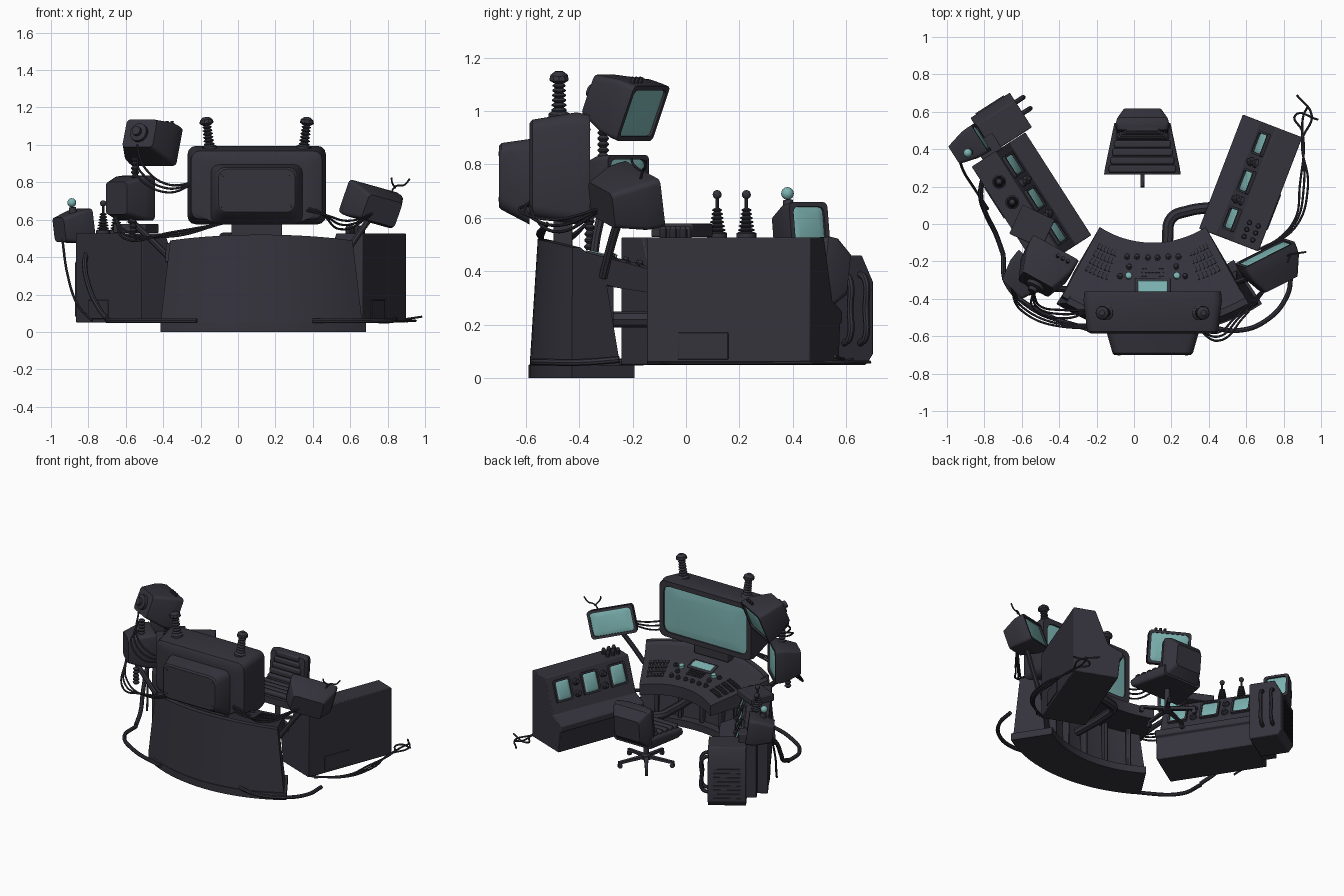
import bpy, bmesh
from math import sin, cos, pi, radians
from mathutils import Matrix, Vector

if "Cube" in bpy.data.objects:
    bpy.data.objects.remove(bpy.data.objects["Cube"])

def material(name, col):
    m = bpy.data.materials.new(name)
    m.diffuse_color = col
    m.use_nodes = True
    m.node_tree.nodes["Principled BSDF"].inputs["Base Color"].default_value = m.diffuse_color
    return m
DARK = material("dark_metal", (0.035, 0.033, 0.045, 1))
TEAL = material("teal_glass", (0.20, 0.45, 0.44, 1))

def T(x, y, z): return Matrix.Translation((x, y, z))
def R(deg, axis): return Matrix.Rotation(radians(deg), 4, axis)
I = Matrix()

def finish(name, mesh, mat):
    ob = bpy.data.objects.new(name, mesh)
    bpy.context.collection.objects.link(ob)
    mesh.materials.clear()
    mesh.materials.append(mat)
    bpy.ops.object.select_all(action='DESELECT')
    ob.select_set(True)
    bpy.context.view_layer.objects.active = ob
    bpy.ops.object.shade_smooth_by_angle(angle=radians(32))
    return ob

def skin(name, loops, M=I, mat=DARK, bevel=0):
    """Bridge equal-length point loops and cap both ends."""
    bm = bmesh.new()
    vs = [[bm.verts.new(M @ Vector(p)) for p in lp] for lp in loops]
    n = len(vs[0])
    for a, b in zip(vs, vs[1:]):
        for i in range(n):
            bm.faces.new((a[i], a[(i + 1) % n], b[(i + 1) % n], b[i]))
    bm.faces.new(vs[0][::-1])
    bm.faces.new(vs[-1])
    bmesh.ops.recalc_face_normals(bm, faces=bm.faces)
    me = bpy.data.meshes.new(name)
    bm.to_mesh(me)
    bm.free()
    ob = finish(name, me, mat)
    if bevel:
        mod = ob.modifiers.new("bevel", 'BEVEL')
        mod.width, mod.segments, mod.limit_method = bevel, 2, 'ANGLE'
    return ob

def box(name, M, sx, sy, sz, mat=DARK, bevel=0.006):
    q = [(-sx/2, -sy/2), (sx/2, -sy/2), (sx/2, sy/2), (-sx/2, sy/2)]
    return skin(name, [[(x, y, z) for x, y in q] for z in (-sz/2, sz/2)], M, mat, bevel)

def lathe(name, prof, M, mat=DARK, n=14):
    return skin(name, [[(r*cos(2*pi*i/n), r*sin(2*pi*i/n), z) for i in range(n)] for r, z in prof], M, mat)

def prism(name, prof, x0, x1, M, bevel=0.005):
    return skin(name, [[(x, y, z) for y, z in prof] for x in (x0, x1)], M, DARK, bevel)

def loft(name, secs, M=I, mat=DARK, r=0.02):
    """Rounded rectangles (y, width, height, z centre) lofted along y."""
    loops = []
    for y, w, h, zc in secs:
        lp = []
        for k, (sx, sz) in enumerate([(1, 1), (-1, 1), (-1, -1), (1, -1)]):
            for j in range(4):
                a = pi/2*k + pi/6*j
                lp.append((sx*(w/2 - r) + r*cos(a), y, zc + sz*(h/2 - r) + r*sin(a)))
        loops.append(lp)
    return skin(name, loops, M, mat)

def tube(name, pts, r, M=I):
    cu = bpy.data.curves.new(name, 'CURVE')
    cu.dimensions, cu.bevel_depth, cu.bevel_resolution, cu.resolution_u, cu.use_fill_caps = '3D', r, 2, 8, True
    sp = cu.splines.new('BEZIER')
    sp.bezier_points.add(len(pts) - 1)
    for b, p in zip(sp.bezier_points, pts):
        b.co = M @ Vector(p)
        b.handle_left_type = b.handle_right_type = 'AUTO'
    tmp = bpy.data.objects.new("tmp", cu)
    bpy.context.collection.objects.link(tmp)
    me = bpy.data.meshes.new_from_object(tmp.evaluated_get(bpy.context.evaluated_depsgraph_get()))
    bpy.data.objects.remove(tmp)
    return finish(name, me, DARK)

def display(name, M, w, h, back, rim=0.035, r=0.02):
    """Monitor facing local +y: tapered casing, recessed rim, domed glass."""
    iw, ih = w - rim, h - rim
    loft(name + "_casing", back + [(0, w, h, 0), (0, iw, ih, 0), (-0.014, iw, ih, 0)], M, r=r)
    loft(name + "_glass", [(-0.016, iw, ih, 0), (-0.010, iw, ih, 0), (-0.003, iw*0.75, ih*0.75, 0)], M, TEAL, r)

def bellows(name, M, r0, r1, length, ribs=6):
    prof = []
    for i in range(ribs):
        r = r0 + (r1 - r0)*i/ribs
        prof += [(r*0.6, length*i/ribs), (r, length*(i + 0.4)/ribs), (r, length*(i + 0.6)/ribs)]
    lathe(name, prof + [(r1*0.5, length)], M)

def ball(name, M, r, mat=DARK):
    lathe(name, [(max(r*sin(pi*k/8), 0.0005), -r*cos(pi*k/8)) for k in range(9)], M, mat)

# Curved central desk: ring sectors around (0.1, 0.42)
def ring(name, prof, arch=0.06, cx=0.1, n=20):
    loops = []
    for i in range(n + 1):
        u = 2*i/n - 1
        loops.append([(cx + r*sin(radians(h*u)), 0.42 - r*cos(radians(h*u)), z*(1 - arch*u*u)) for r, z, h in prof])
    return skin(name, loops)
ring("desk_plinth", [(0.73, 0, 33), (1.01, 0, 33), (1.01, 0.05, 33), (0.73, 0.05, 33)], 0, 0.135)
ring("desk_body", [(0.79, 0.05, 32.5), (1.005, 0.05, 32.5), (0.975, 0.52, 30), (0.94, 0.52, 30), (0.84, 0.44, 30)], cx=0.125)
ring("desk_top", [(0.52, 0.32, 33), (0.52, 0.40, 33), (0.94, 0.505, 31), (0.95, 0.40, 31), (0.80, 0.36, 32)])
for t in (-24, -12, 0, 12, 24):
    box("desk_rib", T(0.12, 0.42, 0.2) @ R(t, 'Z') @ T(0, -0.785, 0), 0.025, 0.05, 0.32)

def on_desk(r, t):
    z = (0.40 + (r - 0.52)*0.25)*(1 - 0.06*(t/33)**2)
    return T(0.1 + r*sin(radians(t)), 0.42 - r*cos(radians(t)), z) @ R(t, 'Z') @ R(-14, 'X')
for s in (-1, 1):                                     # key rows, dials and switches
    for row in range(4):
        for k in range(6):
            box("key", on_desk(0.61 + row*0.045, s*(19 + k*1.8)), 0.013, 0.03, 0.014, bevel=0)
    for r, t in ((0.6, 2.5), (0.6, 8), (0.66, 11), (0.72, 14), (0.61, 13)):
        lathe("dial", [(0.016, 0), (0.016, 0.01), (0.010, 0.012), (0.009, 0.022)], on_desk(r, s*t))
    lathe("teal_dial", [(0.019, 0), (0.017, 0.02), (0.008, 0.024)], on_desk(0.71, s*10.5), TEAL)
for row in range(3):
    for k in range(7):
        box("centre_key", on_desk(0.655 + row*0.02, (k - 3)*1.5), 0.013, 0.014, 0.014, bevel=0)
box("desk_screen_frame", on_desk(0.755, 0), 0.19, 0.09, 0.02)
box("desk_screen", on_desk(0.755, 0) @ T(0, 0, 0.008), 0.16, 0.065, 0.012, TEAL)

# Main display with rear housing, neck and antennas
box("display_neck", T(0.1, -0.46, 0.55), 0.27, 0.07, 0.12)
display("main_display", T(0.1, -0.36, 0.785), 0.73, 0.40,
        [(-0.34, 0.41, 0.23, -0.03), (-0.33, 0.43, 0.25, -0.03), (-0.225, 0.49, 0.32, -0.05), (-0.225, 0.66, 0.34, 0),
         (-0.215, 0.70, 0.365, 0), (-0.05, 0.74, 0.42, 0)], 0.07, 0.045)
for x in (-0.08, 0.28):
    for z in (0.67, 0.84):
        lathe("rear_bolt", [(0.01, 0), (0.008, 0.012)], T(x, -0.69, z) @ R(90, 'X'), n=8)
for s in (-1, 1):
    M = T(0.1 + s*0.25, -0.475, 0.97) @ R(7*s, 'Y')
    lathe("antenna_base", [(0.04, 0), (0.04, 0.02), (0.025, 0.03)], M)
    bellows("antenna_spring", M @ T(0, 0, 0.025), 0.029, 0.024, 0.11)
    lathe("antenna_cap", [(0.02, 0), (0.038, 0.012), (0.034, 0.03), (0.015, 0.045)], M @ T(0, 0, 0.135), n=10)

# Side displays
def side_display(name, M, w, h, d):
    display(name, M, w, h, [(-d, w*0.66, h*0.72, 0), (-d*0.4, w*0.97, h*0.97, 0), (-0.03, w, h, 0)])
B = T(-0.435, -0.16, 0.99) @ R(-29, 'Z') @ R(-21, 'X')
side_display("upper_left_display", B, 0.28, 0.22, 0.20)
lathe("rear_knob", [(0.05, 0), (0.05, 0.025), (0.025, 0.03), (0.025, 0.05)], B @ T(0, -0.195, 0) @ R(90, 'X'))
for k in range(3):
    lathe("top_button", [(0.01, 0), (0.009, 0.022)], B @ T(0.03 + k*0.03, -0.04, 0.108), n=8)
side_display("lower_left_display", T(-0.53, -0.215, 0.715) @ R(-42, 'Z'), 0.23, 0.24, 0.18)
C = T(0.70, -0.155, 0.69) @ R(27, 'Z') @ R(14, 'Y') @ R(14, 'X')
side_display("right_display", C, 0.31, 0.19, 0.18)
for pts in ([(0.08, -0.05, 0.08), (0.10, -0.04, 0.13), (0.14, -0.05, 0.15), (0.16, -0.05, 0.19)],
            [(0.10, -0.04, 0.12), (0.06, -0.06, 0.15), (0.05, -0.06, 0.17)]):
    tube("wire_aerial", pts, 0.005, C)
bellows("display_spring", T(-0.55, -0.31, 0.82), 0.022, 0.022, 0.11, 5)
bellows("lower_spring", T(-0.56, -0.36, 0.48), 0.022, 0.018, 0.12, 5)
tube("left_arm", [(-0.58, -0.32, 0.60), (-0.47, -0.34, 0.50), (-0.36, -0.35, 0.39)], 0.017)
tube("right_arm", [(0.70, -0.25, 0.60), (0.63, -0.28, 0.50), (0.55, -0.31, 0.38)], 0.017)

# Side consoles: local x along the length, y outward
LEFT = T(-0.405, 0.215, 0) @ R(122.7, 'Z')
RIGHT = T(0.465, 0.28, 0) @ R(-111, 'Z')
PROFILE = [(0.035, 0.05), (0.02, 0.2), (0, 0.21), (0, 0.25), (0.10, 0.29), (0.19, 0.527), (0.34, 0.527), (0.34, 0.05)]
for M, side in ((LEFT, "left"), (RIGHT, "right")):
    prism(side + "_console", PROFILE, -0.327, 0.327, M)
    P = M @ T(0, 0.145, 0.41) @ R(180, 'Z') @ R(20.5, 'X')
    for k in (-1, 0, 1):
        display(side + "_console_screen", P @ T(k*0.215, 0.016, 0.02), 0.13, 0.15, [(-0.03, 0.13, 0.15, 0)], 0.025, 0.012)
    for k in (-0.5, 0.5):
        for z in (-0.03, 0.05):
            lathe("console_knob", [(0.024, 0), (0.022, 0.016), (0.014, 0.02), (0.012, 0.03)],
                  P @ T(k*0.215, 0, z) @ R(-90, 'X'), n=12)
    box(side + "_hatch", M @ T(0.1, 0.341, 0.12), 0.2, 0.008, 0.1, bevel=0.002)
for k in range(3):
    for y in (0.24, 0.29):
        lathe("console_button", [(0.014, 0), (0.014, 0.03), (0.008, 0.042)], RIGHT @ T(0.2 + k*0.04, y, 0.527), n=10)
box("left_flat_unit", T(-0.545, -0.015, 0.553) @ R(-25, 'Z'), 0.19, 0.17, 0.05)
for x in (0.05, 0.18):
    M = LEFT @ T(x, 0.26, 0.527)
    lathe("lever_base", [(0.038, 0), (0.038, 0.015), (0.03, 0.02)], M)
    bellows("lever_boot", M @ T(0, 0, 0.02), 0.032, 0.016, 0.09)
    lathe("lever_stick", [(0.007, 0.1), (0.007, 0.15)], M, n=8)
    ball("lever_ball", M @ T(0, 0, 0.16), 0.017)

# Vented tower with pipes, and small display unit with signal lamp
tower = [(0.33, 0.05), (0.52, 0.05), (0.55, 0.09), (0.55, 0.36), (0.50, 0.46), (0.33, 0.46)]
skin("tower", [[(x, y, z) for x, z in tower] for y in (-0.045, 0.205)], LEFT, DARK, 0.006)
for k in range(8):
    box("tower_vent", LEFT @ T(0.552, 0.08, 0.11 + k*0.03), 0.008, 0.18, 0.013, bevel=0)
for x in (0.42, 0.49):
    tube("tower_pipe", [(x, -0.04, 0.39), (x, -0.08, 0.37), (x, -0.085, 0.26), (x, -0.08, 0.15), (x, -0.04, 0.13)], 0.013, LEFT)
box("unit_bracket", LEFT @ T(0.37, 0.21, 0.29), 0.10, 0.12, 0.46)
U = LEFT @ T(0.43, 0.21, 0.57) @ R(180, 'Z') @ R(8, 'X')
side_display("small_unit", U, 0.17, 0.18, 0.17)
lathe("lamp_socket", [(0.022, 0), (0.018, 0.03)], U @ T(0.03, -0.09, 0.08))
ball("signal_lamp", U @ T(0.03, -0.09, 0.135), 0.024, TEAL)

# Swivel chair
loft("chair_seat", [(0.265, 0.41, 0.05, 0.29), (0.30, 0.40, 0.07, 0.29), (0.54, 0.30, 0.08, 0.29)])
loft("chair_back", [(0, 0.27, 0.25, 0), (0.03, 0.29, 0.27, 0), (0.065, 0.27, 0.26, 0), (0.12, 0.20, 0.15, 0)], T(0, 0.49, 0.40) @ R(-6, 'X'))
for ob in ("chair_seat", "chair_back"):
    bpy.data.objects[ob].location.x = 0.045
for k in range(5):
    box("seat_cushion", T(0.045, 0.295 + k*0.044, 0.332), 0.36 - k*0.019, 0.041, 0.03, bevel=0.01)
    box("back_cushion", T(0.045, 0.475 + k*0.009, 0.35 + k*0.04), 0.27 - k*0.022, 0.035, 0.037, bevel=0.01)
lathe("chair_post", [(0.03, 0.09), (0.03, 0.12), (0.018, 0.13), (0.018, 0.27)], T(0.045, 0.39, 0))
for k in range(5):
    M = T(0.045, 0.39, 0) @ R(72*k - 90, 'Z')
    skin("chair_leg", [[(x, -w, z - 0.01), (x, w, z - 0.01), (x, w, z + 0.008), (x, -w, z + 0.008)]
                       for x, w, z in ((0.01, 0.015, 0.11), (0.19, 0.009, 0.088))], M)
    lathe("castor", [(0.016, -0.01), (0.016, 0.01)], M @ T(0.18, 0, 0.066) @ R(90, 'X'), n=10)

# Duct between desk and right console, hoses and loose cables
tube("duct", [(0.43, 0.09, 0.22), (0.29, 0.07, 0.22), (0.20, 0.03, 0.22), (0.18, -0.08, 0.22), (0.18, -0.36, 0.22)], 0.03)
tube("left_hose", [(-0.8, 0.28, 0.45), (-0.82, 0.16, 0.36), (-0.79, 0.05, 0.22), (-0.74, -0.05, 0.12), (-0.70, -0.16, 0.07)], 0.014)
tube("right_hose", [(0.84, -0.25, 0.07), (0.82, -0.38, 0.06), (0.70, -0.52, 0.06), (0.55, -0.57, 0.06), (0.40, -0.55, 0.06)], 0.013)
tube("left_floor_hose", [(-0.70, -0.16, 0.06), (-0.68, -0.32, 0.06), (-0.50, -0.47, 0.06), (-0.22, -0.57, 0.06)], 0.013)
for k in range(3):
    d = 0.022*k
    tube("left_cable", [(-0.54, -0.36, 1.0 - 3*d), (-0.50 - d, -0.44, 0.88 - d), (-0.38, -0.46 - d, 0.79 - d), (-0.22, -0.46, 0.80)], 0.006)
    tube("left_low_cable", [(-0.66, -0.33, 0.62), (-0.60, -0.42 - d, 0.54 - d), (-0.36, -0.53 - d/2, 0.51 + d/2), (-0.08, -0.52, 0.58)], 0.006)
    tube("right_cable", [(0.34, -0.56, 0.70 - d), (0.45, -0.58 - d, 0.63), (0.54 + d, -0.50, 0.55 + d), (0.74, -0.30, 0.64)], 0.006)
    tube("floor_cable", [(0.66 + d, -0.14, 0.058), (0.86, -0.02 + d, 0.058), (0.93 - d, 0.2, 0.058), (0.90, 0.45 + d, 0.058),
                         (0.95 - 2*d, 0.58, 0.06), (0.87 + 2.6*d, 0.69 - 3*d, 0.06 + d/2)], 0.006)
tube("unit_cable", [(-0.94, 0.37, 0.5), (-0.91, 0.28, 0.3), (-0.86, 0.2, 0.15), (-0.78, 0.08, 0.06)], 0.007)
